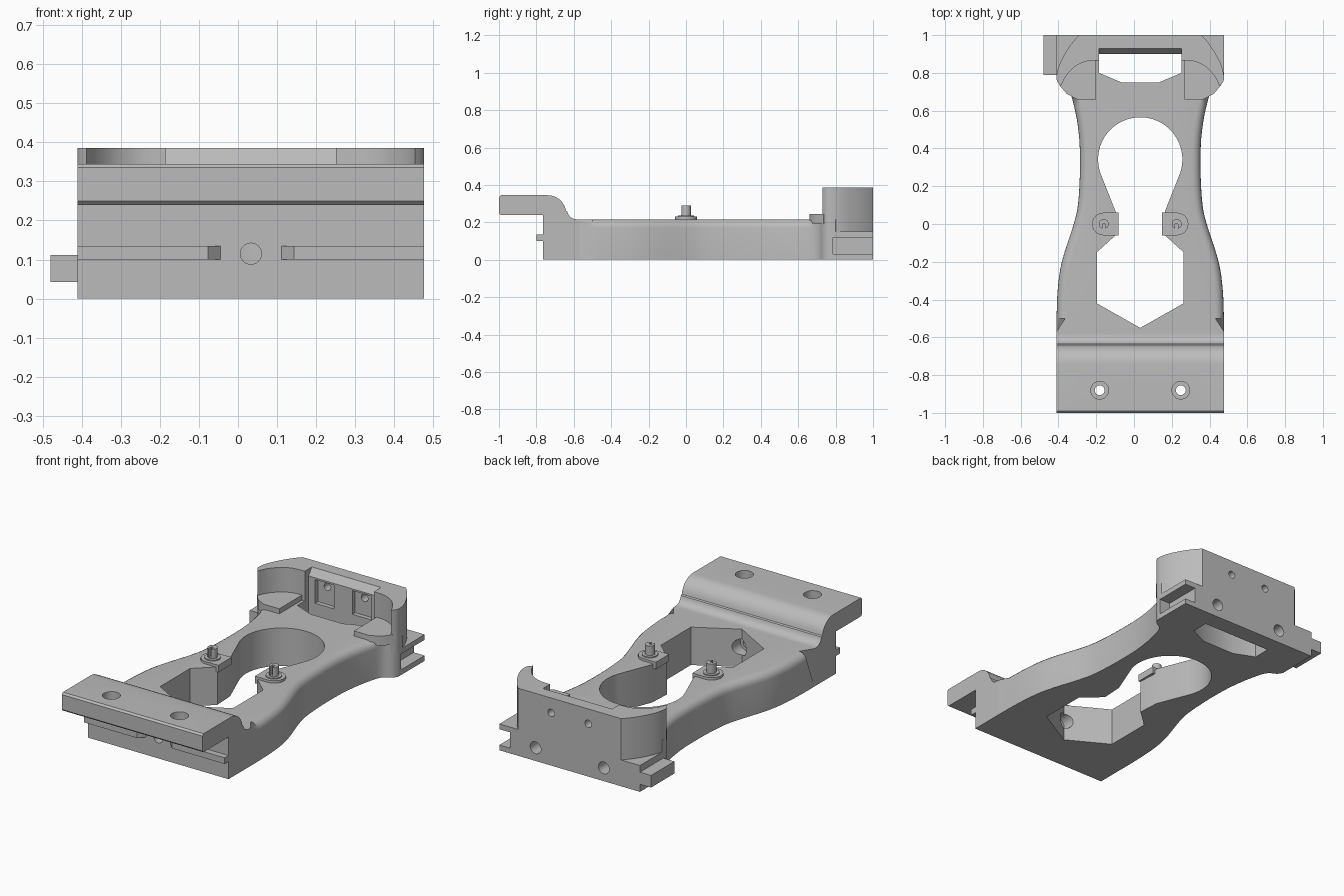
import bpy, bmesh, math
from mathutils import Vector

if "Cube" in bpy.data.objects:
    bpy.data.objects.remove(bpy.data.objects["Cube"])

CX = 0.033  # the frame is centred here because of the side tongue

grey = bpy.data.materials.new("plain grey")
grey.use_nodes = True
grey.diffuse_color = (0.5, 0.5, 0.5, 1)
grey.node_tree.nodes["Principled BSDF"].inputs["Base Color"].default_value = (0.5, 0.5, 0.5, 1)


def finish(name, bm):
    bmesh.ops.recalc_face_normals(bm, faces=bm.faces)
    me = bpy.data.meshes.new(name)
    bm.to_mesh(me)
    bm.free()
    me.materials.append(grey)
    ob = bpy.data.objects.new(name, me)
    bpy.context.collection.objects.link(ob)
    return ob


def prism(name, pts, lo, hi, axis="z", round_edges=None):
    """Extrude a closed profile along an axis; x is measured from the centre line."""
    place = {"z": lambda a, b, t: (CX + a, b, t),
             "x": lambda a, b, t: (CX + t, a, b),
             "y": lambda a, b, t: (CX + a, t, b)}[axis]
    bm = bmesh.new()
    face = bm.faces.new([bm.verts.new(place(a, b, lo)) for a, b in pts])
    out = bmesh.ops.extrude_face_region(bm, geom=[face])
    shift = Vector(place(0, 0, hi)) - Vector(place(0, 0, lo))
    bmesh.ops.translate(bm, vec=shift, verts=[v for v in out["geom"] if isinstance(v, bmesh.types.BMVert)])
    bmesh.ops.recalc_face_normals(bm, faces=bm.faces)
    if round_edges:
        edges = [e for e in bm.edges if all(round_edges(v.co) for v in e.verts)]
        bmesh.ops.bevel(bm, geom=edges, offset=0.045, segments=5, profile=0.5,
                        affect="EDGES", clamp_overlap=False)
    return finish(name, bm)


def box(name, x, y, z):
    return prism(name, [(x[0], y[0]), (x[1], y[0]), (x[1], y[1]), (x[0], y[1])], *z)


def arc(cx, cy, r, start, end, n=24):
    angles = [math.radians(start + (end - start) * i / n) for i in range(n + 1)]
    return [(cx + r * math.cos(t), cy + r * math.sin(t)) for t in angles]


def rod(name, a, b, r, lo, hi, axis):
    return prism(name, arc(a, b, r, 0, 360, 32)[:-1], lo, hi, axis)


def spline(pts, n=4):
    """Smooth curve through a few points."""
    p = [Vector(q) for q in [pts[0]] + pts + [pts[-1]]]
    out = []
    for a, b, c, d in zip(p, p[1:], p[2:], p[3:]):
        for i in range(n):
            t = i / n
            q = 0.5 * (2 * b + (c - a) * t + (2 * a - 5 * b + 4 * c - d) * t * t
                       + (3 * b - a - 3 * c + d) * t ** 3)
            out.append(tuple(q))
    return out + [pts[-1]]


def mirrored(half):
    return half + [(-a, b) for a, b in reversed(half) if abs(a) > 1e-4]


def cut(ob, cutters):
    """Subtract the cutters for good."""
    bpy.context.view_layer.objects.active = ob
    for c in cutters:
        m = ob.modifiers.new("cut", "BOOLEAN")
        m.operation, m.solver, m.object = "DIFFERENCE", "EXACT", c
        bpy.ops.object.modifier_apply(modifier=m.name)


# Waisted deck with rounded upper sides
side = spline([(0.443, -0.5), (0.437, -0.35), (0.415, -0.2), (0.352, 0), (0.33, 0.1), (0.32, 0.25),
               (0.32, 0.4), (0.328, 0.5), (0.345, 0.6), (0.375, 0.7), (0.425, 0.735), (0.443, 0.765)])
deck = prism("deck", mirrored([(0.443, -0.57)] + side + [(0.443, 0.8), (0.37, 0.88)]), 0, 0.216,
             round_edges=lambda c: c.z > 0.2 and -0.56 < c.y < 0.69 and abs(c.x - CX) > 0.3)

# Front hook with an overhanging shelf
hook = prism("front_hook", [(-0.765, 0), (-0.765, 0.24), (-0.99, 0.24), (-1, 0.25), (-1, 0.335), (-0.99, 0.345)]
             + arc(-0.74, 0.245, 0.1, 90, 10, 8) + arc(-0.585, 0.266, 0.05, 190, 270, 6)
             + [(-0.57, 0.216), (-0.57, 0)], -0.443, 0.443, "x")

# Back base and the tall curved wall on it
base = box("back_base", (-0.443, 0.443), (0.79, 1), (0, 0.15))
outer = spline([(0.42, 0.73), (0.443, 0.765), (0.433, 0.83), (0.40, 0.90), (0.36, 0.96), (0.325, 1)])
inner = spline([(0.228, 0.865), (0.29, 0.86), (0.35, 0.83), (0.395, 0.78), (0.42, 0.73)])
wall = prism("back_wall", mirrored(inner[:-1] + outer), 0.14, 0.385)

# Cutters for the openings
window = prism("window_cutter", mirrored(
    arc(0, 0.342, 0.223, 90, -24) + [(0.132, 0.07), (0.125, -0.055), (0.23, -0.15),
                                     (0.23, -0.42), (0, -0.55)]), -0.1, 0.5)
bore = rod("bore_cutter", 0, 0.115, 0.027, -0.9, -0.5, "y")
wide_bore = rod("wide_bore_cutter", 0, 0.115, 0.045, -0.6, -0.4, "y")
cavity = prism("cavity_cutter", mirrored([(0.1, 0.75), (0.218, 0.8), (0.218, 0.9)]), -0.1, 0.5)
lip = prism("lip_cutter", [(0.88, 0.34), (0.9, 0.345), (0.93, 0.386), (0.93, 0.4), (0.88, 0.4)],
            -0.218, 0.218, "x")
groove = box("groove_cutter", (0.375, 0.5), (0.785, 1.1), (0.03, 0.12))
shelf_holes, wall_cuts, base_holes = [], [], []
for s in (-1, 1):
    shelf_holes += [rod("shelf_hole_cutter", s * 0.215, -0.88, 0.026, 0.1, 0.5, "z"),
                    rod("shelf_sink_cutter", s * 0.215, -0.88, 0.047, 0.29, 0.5, "z")]
    wall_cuts += [rod("wall_hole_cutter", s * 0.117, 0.3, 0.021, 0.85, 1.1, "y"),
                  box("wall_recess_cutter", (s * 0.117 - 0.06, s * 0.117 + 0.06), (0.85, 0.925), (0.2, 0.335))]
    base_holes.append(rod("base_hole_cutter", s * 0.215, 0.075, 0.034, 0.88, 1.1, "y"))

cut(deck, [window, wide_bore, cavity, groove])
cut(hook, [bore, wide_bore] + shelf_holes)
cut(base, [cavity, groove] + base_holes)
cut(wall, [cavity, lip] + wall_cuts)
for c in [window, bore, wide_bore, cavity, lip, groove] + shelf_holes + wall_cuts + base_holes:
    bpy.data.objects.remove(c)

# Side tongue that fits the groove on the other side
box("side_tongue", (-0.513, -0.44), (0.79, 1), (0.043, 0.112))

for s, label in ((-1, "right"), (1, "left")):
    # Front rails
    prism(label + "_front_rail", [(s * 0.078, -0.765), (s * 0.11, -0.8), (s * 0.443, -0.8), (s * 0.443, -0.76),
                                  (s * 0.078, -0.76)], 0.1, 0.135)
    # Raised corner pads in front of the wall
    prism(label + "_corner_pad", [(s * a, b) for a, b in
                                  [(0.235, 0.66), (0.335, 0.66), (0.39, 0.69), (0.428, 0.735),
                                   (0.36, 0.87), (0.235, 0.87)]], 0.19, 0.245)
    # Post seats, collars and slotted posts
    seat = [(0.115, -0.06), (0.195, -0.06)] + arc(0.195, 0, 0.06, -90, 90, 12)[1:] + [(0.115, 0.06)]
    prism(label + "_post_seat", [(s * a, b) for a, b in seat], 0.19, 0.23)
    rod(label + "_post_collar", s * 0.193, 0, 0.042, 0.2, 0.236, "z")
    post = rod(label + "_post", s * 0.193, 0, 0.026, 0.2, 0.29, "z")
    slot = box("slot_cutter", (s * 0.193 - 0.008, s * 0.193 + 0.008), (-0.05, 0), (0.24, 0.4))
    cut(post, [slot])
    bpy.data.objects.remove(slot)

# Smooth curves, crisp edges
bpy.ops.object.select_all(action="DESELECT")
for ob in bpy.context.collection.objects:
    if ob.type == "MESH" and grey.name in ob.data.materials:
        ob.select_set(True)
        bpy.context.view_layer.objects.active = ob
bpy.ops.object.shade_smooth_by_angle(angle=math.radians(30))
